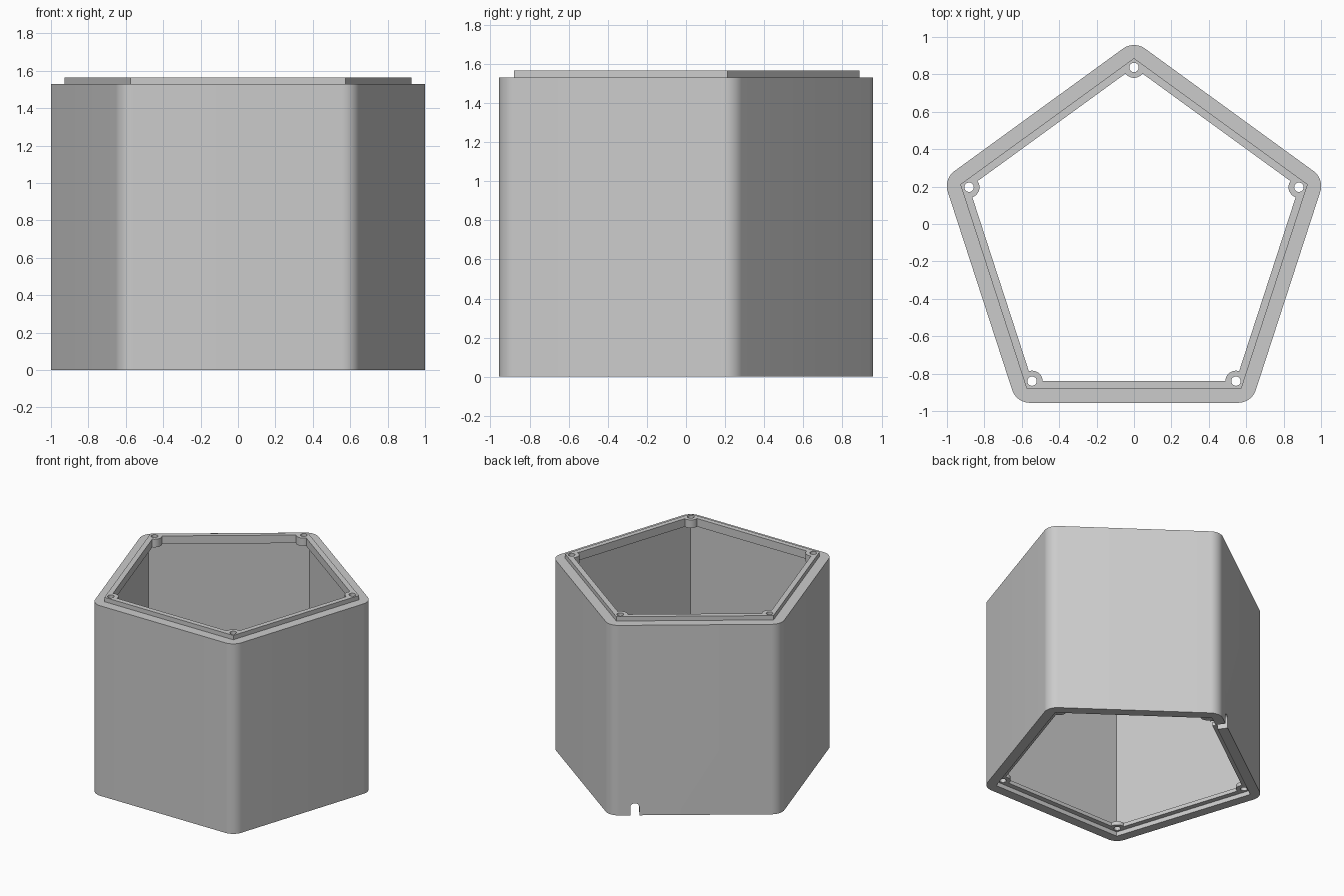
import bpy, bmesh, math
from mathutils import Matrix, Vector

if "Cube" in bpy.data.objects:
    bpy.data.objects.remove(bpy.data.objects["Cube"])

CENTRE_Y = -0.09
BODY_TOP, LIP = 1.53, 0.035
FLANGE = 0.03                 # thickness of the inner screw flanges
OUTER, WALL, SEAT, OPENING = 0.866, 0.81, 0.79, 0.75   # apothems
CORNERS = [math.radians(90 + 72 * i) for i in range(5)]

grey = bpy.data.materials.new("light_grey")
grey.use_nodes = True
colour = (0.6, 0.6, 0.6, 1)
grey.diffuse_color = colour
grey.node_tree.nodes["Principled BSDF"].inputs["Base Color"].default_value = colour


def prism(name, outline, low, high, matrix=None):
    """Extrude a flat outline from low to high."""
    bm = bmesh.new()
    face = bm.faces.new([bm.verts.new((x, y, low)) for x, y in outline])
    top = bmesh.ops.extrude_face_region(bm, geom=[face])["geom"]
    moved = [v for v in top if isinstance(v, bmesh.types.BMVert)]
    bmesh.ops.translate(bm, verts=moved, vec=(0, 0, high - low))
    bmesh.ops.recalc_face_normals(bm, faces=bm.faces)
    if matrix:
        bm.transform(matrix)
    mesh = bpy.data.meshes.new(name)
    bm.to_mesh(mesh)
    bm.free()
    mesh.materials.append(grey)
    obj = bpy.data.objects.new(name, mesh)
    bpy.context.collection.objects.link(obj)
    return obj


def arc(cx, cy, radius, start, end, steps):
    angles = [start + (end - start) * i / steps for i in range(steps + 1)]
    return [(cx + radius * math.cos(a), cy + radius * math.sin(a)) for a in angles]


def pentagon(apothem, rounding=0):
    size = (apothem - rounding) / math.cos(math.pi / 5)
    points = []
    for a in CORNERS:
        x, y = size * math.cos(a), CENTRE_Y + size * math.sin(a)
        half = math.pi / 5
        points += arc(x, y, rounding, a - half, a + half, 12) if rounding else [(x, y)]
    return points


def combine(target, tool, operation):
    """Apply a boolean and discard the tool."""
    mod = target.modifiers.new(operation, "BOOLEAN")
    mod.operation, mod.object, mod.solver = operation, tool, "EXACT"
    bpy.context.view_layer.update()
    graph = bpy.context.evaluated_depsgraph_get()
    result = bpy.data.meshes.new_from_object(target.evaluated_get(graph))
    target.modifiers.clear()
    target.data = result
    bpy.data.objects.remove(tool)


def corner_cylinders(radius, low, high):
    for x, y in pentagon(OPENING):
        yield prism("cylinder", arc(x, y, radius, 0, math.tau, 32)[:-1], low, high)


# Rounded outer body with a sharp-cornered locating lip on top
body = prism("pentagon_housing", pentagon(OUTER, 0.1), 0, BODY_TOP)
combine(body, prism("lip", pentagon(SEAT), BODY_TOP - 0.02, BODY_TOP + LIP), "UNION")

# Through opening that leaves a round screw boss in each corner
opening = prism("opening", pentagon(OPENING), -0.2, 2)
for boss in corner_cylinders(0.056, -0.3, 2.1):
    combine(opening, boss, "DIFFERENCE")
combine(body, opening, "DIFFERENCE")

# Wider cavity between the flanges, and a seat under the bottom
combine(body, prism("cavity", pentagon(WALL), LIP + FLANGE, BODY_TOP - FLANGE), "DIFFERENCE")
combine(body, prism("seat", pentagon(SEAT), -0.1, LIP), "DIFFERENCE")

# Screw holes
for hole in corner_cylinders(0.025, -0.2, 2):
    combine(body, hole, "DIFFERENCE")

# Round-topped cable notch low on the back left wall
r = 0.033
outline = [(-r, -0.1), (r, -0.1)] + arc(0, 0.064, r, 0, math.pi, 16)
out = Vector((math.cos(math.radians(126)), math.sin(math.radians(126)), 0))
along = Vector((-out.y, out.x, 0))
axes = Matrix((along, Vector((0, 0, 1)), out)).transposed().to_4x4()
place = Matrix.Translation(Vector((0, CENTRE_Y, 0)) - along * 0.44) @ axes
combine(body, prism("notch", outline, 0.68, 1, place), "DIFFERENCE")

bpy.ops.object.select_all(action="DESELECT")
body.select_set(True)
bpy.context.view_layer.objects.active = body
bpy.ops.object.shade_smooth_by_angle(angle=math.radians(30))
